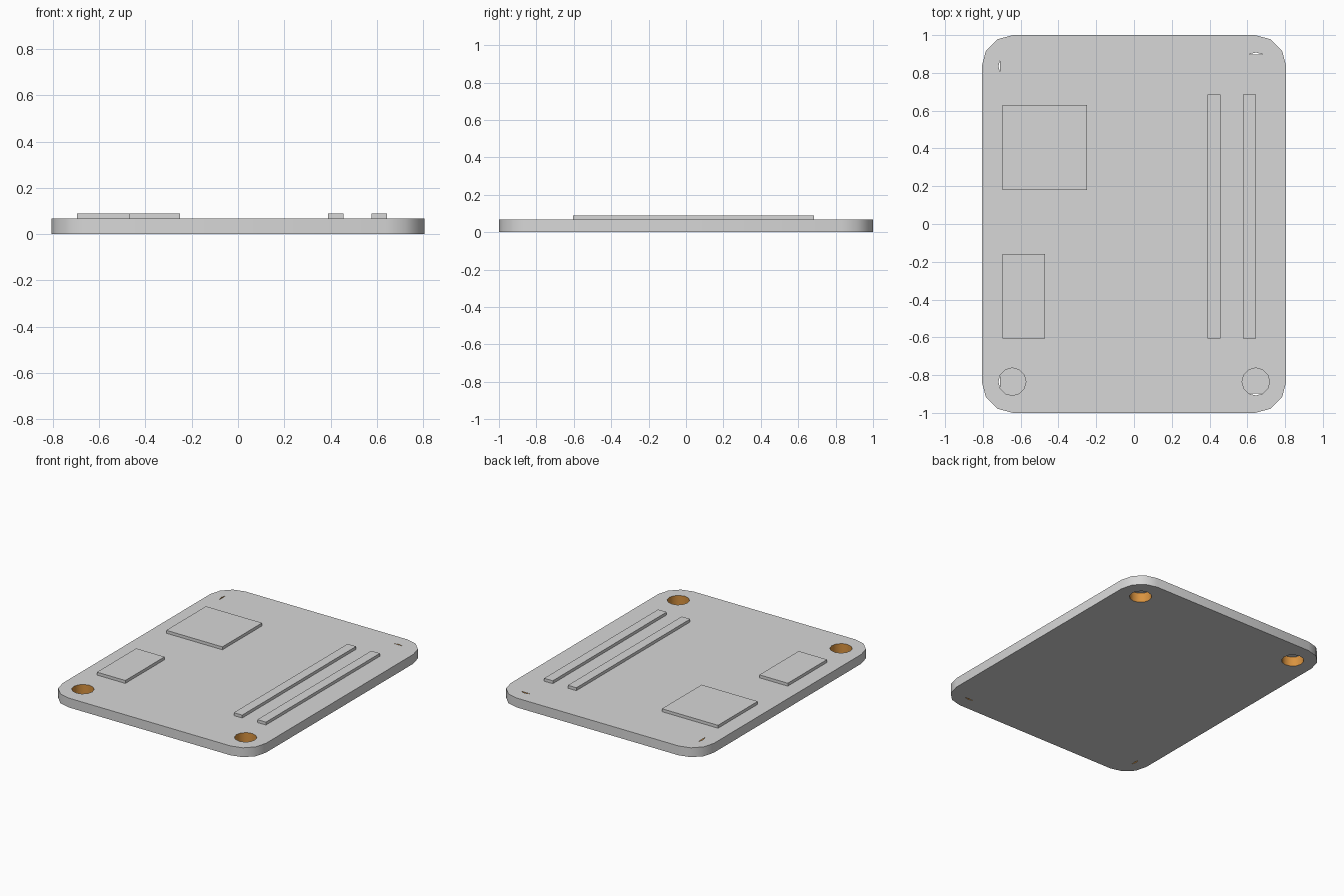
import bpy, bmesh, math

if "Cube" in bpy.data.objects:
    bpy.data.objects.remove(bpy.data.objects["Cube"])

T = 0.067                    # board thickness
W, L = 0.806, 1.0            # half width, half length
R = 0.165                    # corner radius
HX, HY, HR = 0.645, 0.835, 0.073   # hole centres and radius


def material(name, rgb):
    m = bpy.data.materials.new(name)
    m.diffuse_color = (*rgb, 1)
    m.use_nodes = True
    m.node_tree.nodes["Principled BSDF"].inputs["Base Color"].default_value = m.diffuse_color
    return m


grey = material("light grey", (0.68, 0.68, 0.68))
copper = material("copper orange", (0.69, 0.29, 0.05))


def finish(bm, name, mats):
    me = bpy.data.meshes.new(name)
    bm.to_mesh(me)
    bm.free()
    ob = bpy.data.objects.new(name, me)
    bpy.context.collection.objects.link(ob)
    for m in mats:
        me.materials.append(m)
    return ob


def arc(cx, cy, r, a0, n, step):
    return [(cx + r * math.cos(math.radians(a0 + i * step)),
             cy + r * math.sin(math.radians(a0 + i * step))) for i in range(n)]


def tube(bm, pts, inward, mat):
    """Vertical wall around a closed outline; returns bottom and top rings."""
    lo = [bm.verts.new((x, y, 0)) for x, y in pts]
    hi = [bm.verts.new((x, y, T)) for x, y in pts]
    for i in range(len(pts)):
        j = (i + 1) % len(pts)
        q = [lo[i], lo[j], hi[j], hi[i]]
        f = bm.faces.new(q[::-1] if inward else q)
        f.material_index = mat
    return lo, hi


def loop_edges(bm, ring):
    return [bm.edges.get((a, b)) or bm.edges.new((a, b))
            for a, b in zip(ring, ring[1:] + ring[:1])]


# Board: rounded outline with four plated holes
bm = bmesh.new()
outline = []
for sx, sy, a in ((1, 1, 0), (-1, 1, 90), (-1, -1, 180), (1, -1, 270)):
    outline += arc(sx * (W - R), sy * (L - R), R, a, 4, 30)
lo, hi = tube(bm, outline, False, 0)
caps = {0: loop_edges(bm, lo), 1: loop_edges(bm, hi)}

# Front holes open upwards, back holes open downwards; the far end of each
# is closed except for a narrow slit at the rim
for sx in (-1, 1):
    for sy in (-1, 1):
        rings = tube(bm, arc(sx * HX, sy * HY, HR, 0, 12, 30), True, 1)
        open_side = 1 if sy < 0 else 0
        k = 6 if sx < 0 else (3 if sy > 0 else 9)
        shut = rings[1 - open_side]
        caps[open_side] += loop_edges(bm, rings[open_side])
        caps[1 - open_side] += loop_edges(bm, [shut[k - 1], shut[k], shut[k + 1]])

# Flat top and bottom faces
for side, edges in caps.items():
    up = 1 if side else -1
    res = bmesh.ops.triangle_fill(bm, use_beauty=True, edges=edges, normal=(0, 0, up))
    for f in res["geom"]:
        if isinstance(f, bmesh.types.BMFace):
            f.material_index = 0
            f.normal_update()
            if f.normal.z * up < 0:
                f.normal_flip()
board = finish(bm, "board", [grey, copper])
bpy.context.view_layer.objects.active = board
board.select_set(True)
bpy.ops.object.shade_smooth_by_angle(angle=math.radians(40))


# Raised plates on the top face
def plate(name, x0, x1, y0, y1, z0=T, z1=0.088):
    bm = bmesh.new()
    bmesh.ops.create_cube(bm, size=1)
    for v in bm.verts:
        v.co = (x1 if v.co.x > 0 else x0, y1 if v.co.y > 0 else y0,
                z1 if v.co.z > 0 else z0)
    return finish(bm, name, [grey])


plate("large_chip", -0.695, -0.25, 0.18, 0.63)
plate("small_chip", -0.695, -0.47, -0.605, -0.16)
plate("inner_pin_strip", 0.39, 0.457, -0.605, 0.685)
plate("outer_pin_strip", 0.577, 0.645, -0.605, 0.685)
